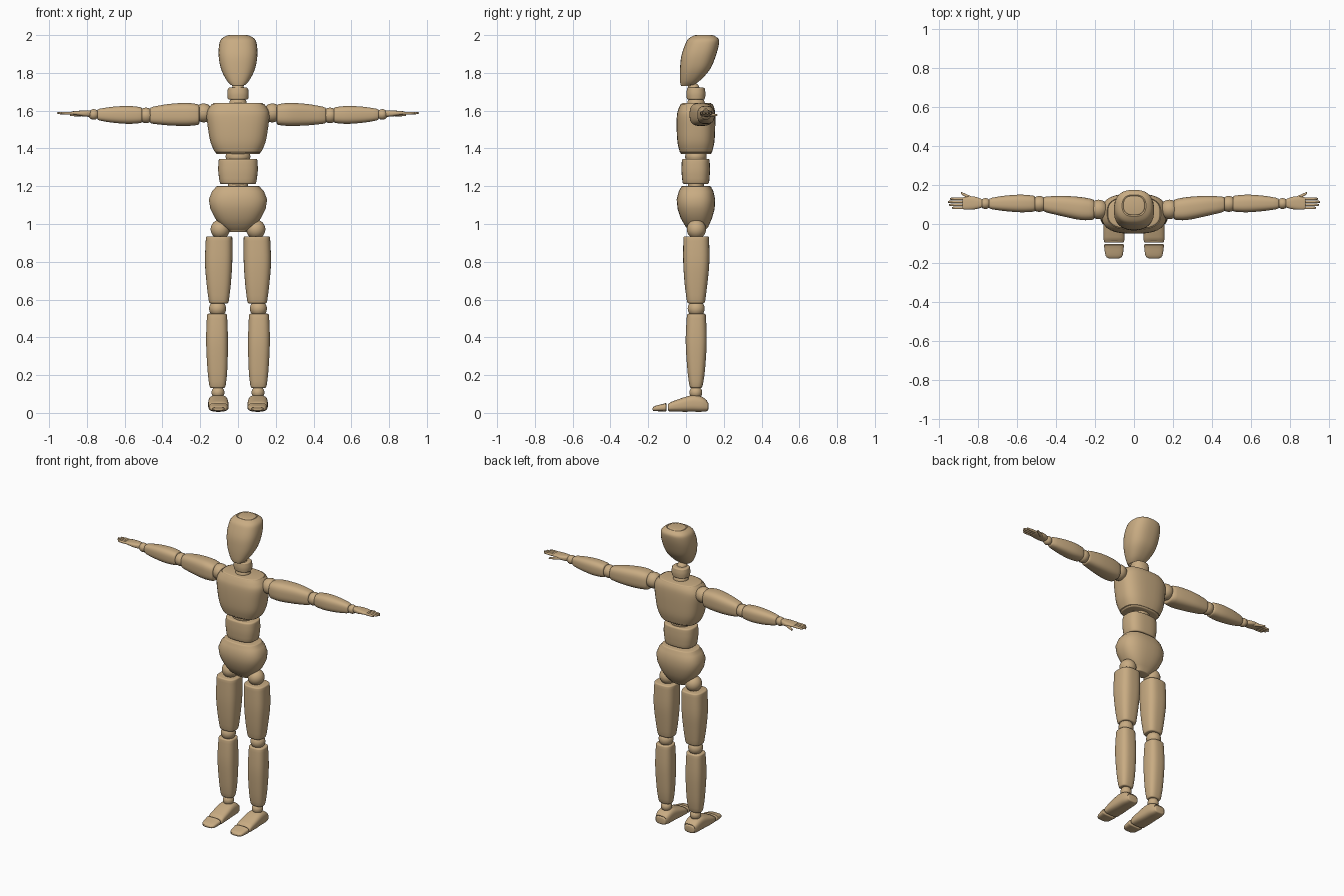
import bpy, bmesh, math
from mathutils import Vector

if "Cube" in bpy.data.objects:
    bpy.data.objects.remove(bpy.data.objects["Cube"])

wood = bpy.data.materials.new("light_wood")
wood.use_nodes = True
COLOR = (0.58, 0.41, 0.225, 1)
wood.diffuse_color = COLOR
wood.node_tree.nodes["Principled BSDF"].inputs["Base Color"].default_value = COLOR


def finish(name, bm, angle=35):
    bmesh.ops.recalc_face_normals(bm, faces=bm.faces[:])
    mesh = bpy.data.meshes.new(name)
    bm.to_mesh(mesh)
    bm.free()
    mesh.materials.append(wood)
    obj = bpy.data.objects.new(name, mesh)
    bpy.context.collection.objects.link(obj)
    bpy.ops.object.select_all(action='DESELECT')
    obj.select_set(True)
    bpy.context.view_layer.objects.active = obj
    bpy.ops.object.shade_smooth_by_angle(angle=math.radians(angle))
    return obj


def spline(rings, steps):
    """Smooth curve through the ring values."""
    pts = [Vector(r) for r in rings]
    out = []
    for i in range(len(pts) - 1):
        b, c = pts[i], pts[i + 1]
        a, d = pts[max(i - 1, 0)], pts[min(i + 2, len(pts) - 1)]
        for k in range(steps):
            t = k / steps
            out.append(b + 0.5 * t * ((c - a) + t * ((2 * a - 5 * b + 4 * c - d)
                       + t * (3 * (b - c) + d - a))))
    return out + [pts[-1]]


def loft(name, axis, rings, power=2.5, steps=4, bevel=0.008, n=32, mirror=1):
    """Rings are (position, low and high of one side, low and high of the other)."""
    rings = spline(rings, steps)

    def cap(end, nxt):
        # rounded rim that leaves a flat end
        s = bevel if nxt[0] > end[0] else -bevel
        res = []
        for ang in (0, 30, 60, 90):
            inset = bevel * (1 - math.sin(math.radians(ang)))
            r = Vector(end) + Vector((0, inset, -inset, inset, -inset))
            r[0] += s * (1 - math.cos(math.radians(ang)))
            res.append(r)
        return res

    if bevel:
        rings = cap(rings[0], rings[1]) + rings[1:-1] + cap(rings[-1], rings[-2])[::-1]
    bm = bmesh.new()
    loops = []
    for t, a0, a1, b0, b1 in rings:
        loop = []
        for k in range(n):
            ang = 2 * math.pi * (k + 0.5) / n
            u, v = (math.copysign(abs(f) ** (2 / power), f)
                    for f in (math.cos(ang), math.sin(ang)))
            a = (a0 + a1) / 2 + u * (a1 - a0) / 2
            b = (b0 + b1) / 2 + v * (b1 - b0) / 2
            x, y, z = {'X': (t, a, b), 'Y': (a, t, b), 'Z': (a, b, t)}[axis]
            loop.append(bm.verts.new((x * mirror, y, z)))
        loops.append(loop)
    for p, q in zip(loops, loops[1:]):
        for k in range(n):
            j = (k + 1) % n
            bm.faces.new((p[k], p[j], q[j], q[k]))
    bm.faces.new(loops[0])
    bm.faces.new(loops[-1])
    return finish(name, bm)


def ball(name, center, radius, mirror=1):
    bm = bmesh.new()
    bmesh.ops.create_uvsphere(bm, u_segments=24, v_segments=16, radius=radius)
    x, y, z = center
    bmesh.ops.translate(bm, verts=bm.verts[:], vec=(x * mirror, y, z))
    return finish(name, bm, 60)


def body(name, rings, **kw):
    """Upright part centred on x = 0: rings are (z, half width, front, back)."""
    return loft(name, 'Z', [(z, -w, w, f, b) for z, w, f, b in rings], **kw)


# Head and neck
body("head", [(1.73, .033, -.028, .03), (1.76, .06, -.032, .075), (1.82, .09, -.032, .128),
              (1.89, .103, -.025, .158), (1.95, .1, -.005, .174), (1.98, .088, .012, .172),
              (2.0, .055, .045, .145)], power=2.5, bevel=.006)
body("neck", [(1.658, .054, .005, .1), (1.69, .057, .002, .103), (1.722, .053, .006, .099)],
     power=2.2)
ball("neck_base_joint", (0, .053, 1.635), .047)
ball("head_joint", (0, .04, 1.715), .032)

# Torso
body("chest", [(1.37, .117, -.03, .135), (1.43, .145, -.045, .15), (1.51, .16, -.05, .155),
               (1.58, .167, -.048, .155), (1.615, .154, -.038, .15), (1.64, .135, -.025, .138)],
     power=2.8)
body("upper_waist_joint", [(1.335, .06, 0, .105), (1.357, .066, -.005, .11), (1.38, .06, 0, .105)],
     power=2)
body("abdomen", [(1.212, .096, -.018, .122), (1.28, .105, -.024, .127), (1.345, .103, -.022, .125)],
     power=2.8)
body("lower_waist_joint", [(1.19, .052, .01, .095), (1.225, .052, .01, .095)], power=2)
body("pelvis", [(.957, .055, .022, .1), (.985, .085, -.002, .118), (1.03, .122, -.028, .138),
                (1.08, .147, -.045, .152), (1.13, .155, -.05, .155), (1.175, .137, -.038, .145),
                (1.2, .12, -.028, .135)], power=2.6, steps=1)

for side, m in (("left", 1), ("right", -1)):
    def limb(name, axis, rings, **kw):
        return loft(f"{side}_{name}", axis, rings, mirror=m, **kw)

    def joint(name, center, radius):
        return ball(f"{side}_{name}", center, radius, m)

    # Leg
    joint("hip", (.094, .055, .972), .051)
    limb("thigh", 'Z', [(.58, .05, .153, .006, .1), (.68, .038, .166, -.007, .113),
                        (.8, .03, .175, -.015, .124), (.935, .03, .17, -.014, .122)], power=2.9)
    joint("knee", (.108, .054, .552), .045)
    limb("shin", 'Z', [(.132, .067, .15, .02, .086), (.22, .057, .161, .008, .1),
                       (.38, .053, .169, -.002, .11), (.525, .058, .164, .005, .105)], power=2.8)
    joint("ankle", (.106, .052, .108), .034)
    limb("foot", 'Y', [(-.095, .05, .155, .008, .052), (-.03, .05, .158, .006, .076),
                       (.035, .053, .157, .006, .094), (.085, .057, .153, .006, .085),
                       (.118, .068, .142, .01, .06)], power=3)
    limb("toes", 'Y', [(-.177, .073, .133, .012, .028), (-.16, .058, .147, .009, .038),
                       (-.104, .051, .155, .008, .052)], power=3, bevel=.005)

    # Arm
    joint("shoulder", (.182, .075, 1.588), .05)
    limb("upper_arm", 'X', [(.205, .022, .126, 1.525, 1.633), (.27, .02, .138, 1.519, 1.641),
                            (.37, .04, .145, 1.522, 1.635), (.465, .063, .14, 1.532, 1.618)],
         power=2.9)
    joint("elbow", (.487, .103, 1.575), .041)
    limb("forearm", 'X', [(.508, .064, .145, 1.535, 1.618), (.58, .06, .151, 1.53, 1.625),
                          (.67, .067, .145, 1.537, 1.62), (.745, .078, .132, 1.55, 1.608)],
         power=2.8)
    joint("wrist", (.764, .105, 1.58), .028)

    # Hand
    limb("palm", 'X', [(.78, .085, .127, 1.567, 1.602), (.815, .076, .14, 1.569, 1.601),
                       (.85, .074, .141, 1.575, 1.599), (.882, .076, .137, 1.58, 1.596)],
         power=2.8, bevel=.004)
    for i, tip in enumerate((.935, .95, .957, .945)):
        y = .083 + i * .0155
        rings = [(x, y - r, y + r, 1.587 - r, 1.587 + r)
                 for x, r in ((.87, .007), (.91, .0073), (tip, .0055))]
        limb(f"finger_{i + 1}", 'X', rings, power=2.3, bevel=.003, n=12)
    limb("thumb", 'X', [(.825, .108, .138, 1.57, 1.592), (.858, .133, .152, 1.57, 1.586),
                        (.89, .153, .166, 1.571, 1.582)], power=2.2, bevel=.003, n=12)
